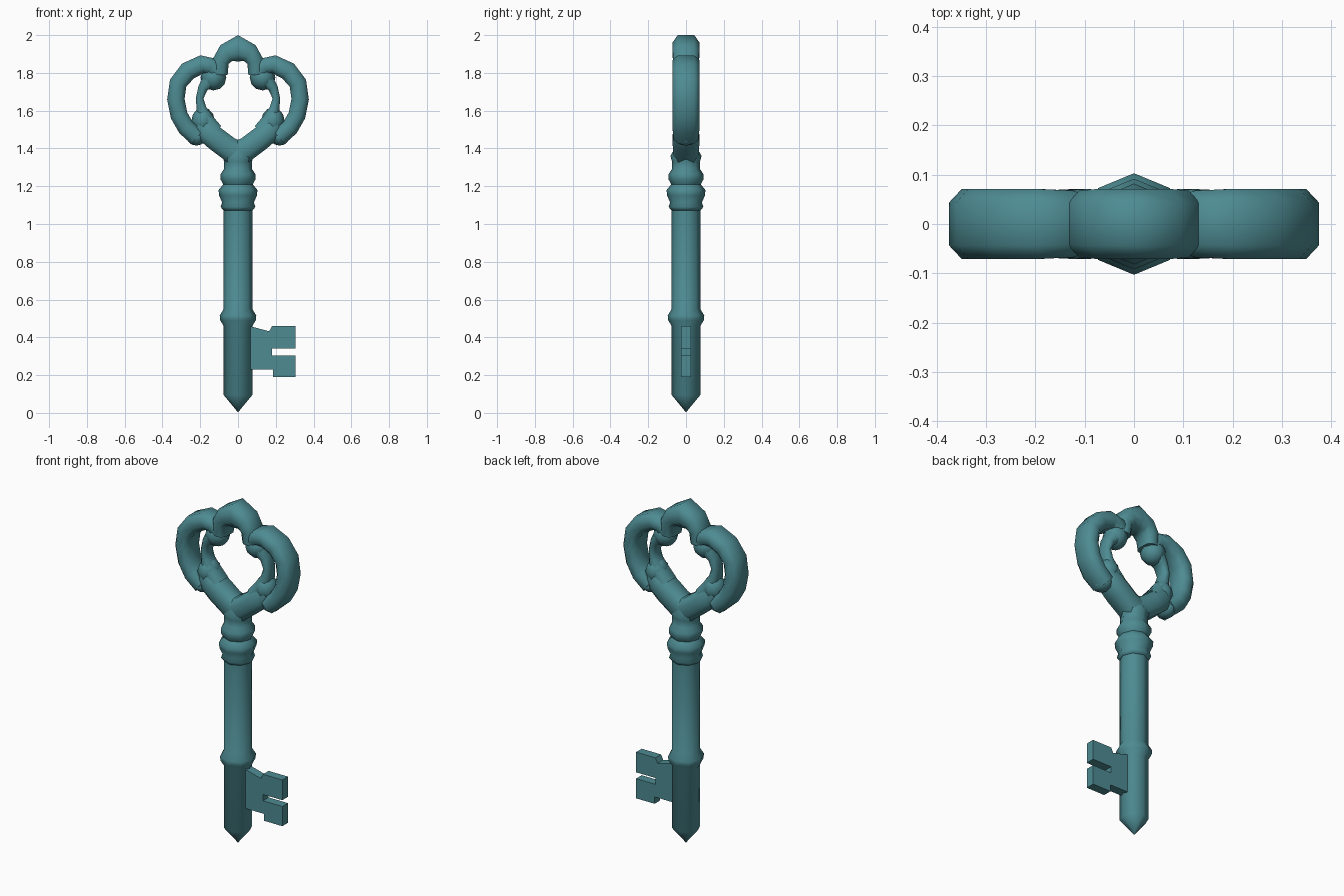
import bpy, bmesh, math
from mathutils import Vector

if "Cube" in bpy.data.objects:
    bpy.data.objects.remove(bpy.data.objects["Cube"])

# Single teal material
teal = bpy.data.materials.new("teal metal")
teal.use_nodes = True
teal.diffuse_color = (0.075, 0.26, 0.29, 1)
teal.node_tree.nodes["Principled BSDF"].inputs["Base Color"].default_value = teal.diffuse_color


def finish(name, bm, angle=62):
    bmesh.ops.recalc_face_normals(bm, faces=bm.faces)
    mesh = bpy.data.meshes.new(name)
    bm.to_mesh(mesh)
    bm.free()
    mesh.materials.append(teal)
    obj = bpy.data.objects.new(name, mesh)
    bpy.context.collection.objects.link(obj)
    bpy.ops.object.select_all(action="DESELECT")
    obj.select_set(True)
    bpy.context.view_layer.objects.active = obj
    bpy.ops.object.shade_smooth_by_angle(angle=math.radians(angle))
    return obj


def skin(bm, rings):
    """Bridge matching vertex rings and cap both ends."""
    loops = [[bm.verts.new(p) for p in ring] for ring in rings]
    n = len(loops[0])
    for a, b in zip(loops, loops[1:]):
        for i in range(n):
            j = (i + 1) % n
            bm.faces.new((a[i], a[j], b[j], b[i]))
    bm.faces.new(loops[0])
    bm.faces.new(loops[-1])


def lathe(name, profile, sides=8):
    bm = bmesh.new()
    turns = [math.tau * i / sides for i in range(sides)]
    skin(bm, [[(r * math.cos(t), r * math.sin(t), z) for t in turns] for r, z in profile])
    return finish(name, bm)


SECTION = [(1, .6), (.45, .97), (-.45, .97), (-1, .6),
           (-1, -.6), (-.45, -.97), (.45, -.97), (1, -.6)]


def strand(name, path, sides=(1,)):
    """Sweep a rounded bar along (x, z, half width, half depth) points."""
    for s in sides:
        bm = bmesh.new()
        pts = [Vector((s * x, 0, z)) for x, z, w, d in path]
        rings = []
        for i, (x, z, w, d) in enumerate(path):
            along = (pts[min(i + 1, len(pts) - 1)] - pts[max(i - 1, 0)]).normalized()
            across = Vector((along.z, 0, -along.x))
            rings.append([pts[i] + across * u * w + Vector((0, v * d, 0)) for u, v in SECTION])
        skin(bm, rings)
        finish(name + ("_left" if s > 0 else "_right") if len(sides) > 1 else name, bm)


def blob(name, x, z, size, segments=8, rings=6):
    for s in (1, -1):
        bm = bmesh.new()
        bmesh.ops.create_uvsphere(bm, u_segments=segments, v_segments=rings, radius=1)
        for v in bm.verts:
            v.co = (v.co.x * size[0] + s * x, v.co.y * size[1], v.co.z * size[2] + z)
        finish(name + ("_left" if s > 0 else "_right"), bm)


# Pointed shaft with its lower collar
lathe("shaft", [(.002, 0.005), (.076, .095), (.076, .46), (.094, .49),
                (.097, .515), (.076, .55), (.076, 1.10)])

# Turned collars and neck below the bow
lathe("neck", [(.074, 1.07), (.092, 1.09), (.084, 1.115), (.1, 1.15), (.103, 1.18),
               (.078, 1.21), (.092, 1.235), (.092, 1.265), (.075, 1.29),
               (.074, 1.33), (.082, 1.36), (.05, 1.42)])

# Bit: notched plate with two teeth
outline = [(.03, .23), (.185, .23), (.185, .19), (.305, .19), (.305, .305), (.18, .305),
           (.18, .342), (.305, .342), (.305, .46), (.18, .46), (.165, .432), (.03, .468)]
bm = bmesh.new()
plate = bm.faces.new([bm.verts.new((x, -.026, z)) for x, z in outline])
grown = bmesh.ops.extrude_face_region(bm, geom=[plate])["geom"]
bmesh.ops.translate(bm, vec=(0, .052, 0), verts=[g for g in grown if isinstance(g, bmesh.types.BMVert)])
finish("bit", bm, 30)

# Bow: pointed crown arch
arch = [(.095, 1.79, .04, .062), (.092, 1.86, .044, .07), (.062, 1.905, .052, .073)]
strand("crown_arch", [(-x, z, w, d) for x, z, w, d in arch]
       + [(0, 1.93, .07, .073)] + arch[::-1])

# Bow: outer lobes
strand("outer_lobe", [(.11, 1.80, .045, .06), (.135, 1.835, .045, .07), (.19, 1.846, .048, .073),
                      (.265, 1.81, .05, .073), (.317, 1.745, .047, .073), (.329, 1.66, .046, .073),
                      (.312, 1.575, .046, .073), (.275, 1.51, .046, .073),
                      (.215, 1.46, .048, .066)], (1, -1))

# Bow: scroll ends, thin inner strands and lower knots
blob("scroll", .13, 1.775, (.068, .07, .068))
strand("inner_strand", [(.15, 1.76, .04, .055), (.186, 1.72, .026, .045), (.203, 1.665, .02, .042),
                        (.193, 1.61, .027, .045), (.17, 1.55, .042, .055),
                        (.13, 1.49, .05, .06)], (1, -1))
blob("knot", .185, 1.545, (.062, .068, .072))
blob("heel", .22, 1.46, (.052, .064, .045))

# Bow: forked arms joining the neck
strand("fork_arm", [(-.02, 1.36, .075, .066), (.05, 1.40, .062, .07), (.11, 1.445, .062, .073),
                    (.165, 1.49, .06, .07), (.2, 1.53, .045, .055)], (1, -1))
